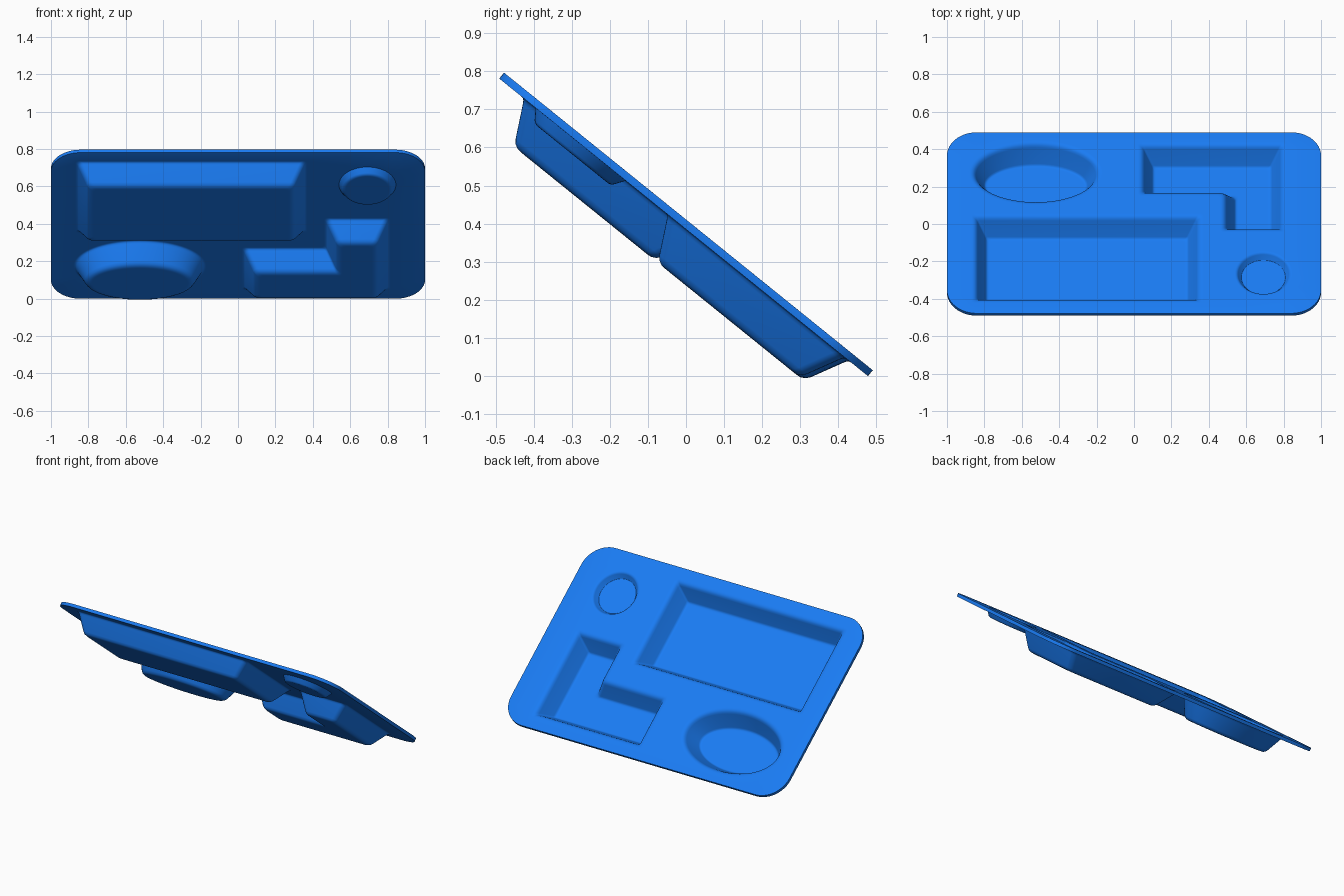
import bpy, bmesh, math
from mathutils import Vector

if "Cube" in bpy.data.objects:
    bpy.data.objects.remove(bpy.data.objects["Cube"])

TILT = math.radians(38.9)

# wall cross-section shared by all pockets: (inset from rim, height)
PROFILE = [(-.006, 0), (0, 0), (.008, -.002), (.015, -.007), (.021, -.016),
           (.064, -.1), (.071, -.109), (.08, -.114), (.09, -.115), (.097, -.115)]


def rounded_polygon(corners, inset, radius, steps):
    """Counter-clockwise polygon, moved inward, with each corner rounded."""
    pts = [Vector(c) for c in corners]
    out = []
    for i, p in enumerate(pts):
        d1 = (p - pts[i - 1]).normalized()
        d2 = (pts[(i + 1) % len(pts)] - p).normalized()
        # right-angled corners: inward normals of both sides
        n1, n2 = Vector((-d1.y, d1.x)), Vector((-d2.y, d2.x))
        p = p + (n1 + n2) * inset
        c = p - d1 * radius + d2 * radius
        for k in range(steps + 1):
            t = k / steps * math.pi / 2
            out.append(c + d1 * radius * math.sin(t) - d2 * radius * math.cos(t))
    return out


def ellipse(center, rx, ry, inset, steps):
    return [Vector((center[0] + (rx - inset) * math.cos(2 * math.pi * k / steps),
                    center[1] + (ry - inset) * math.sin(2 * math.pi * k / steps)))
            for k in range(steps)]


def add_loop(bm, pts, z):
    verts = [bm.verts.new((p.x, p.y, z)) for p in pts]
    edges = [bm.edges.new((v, verts[(i + 1) % len(verts)])) for i, v in enumerate(verts)]
    return verts, edges


def add_pocket(bm, outline, inset_scale=1, depth_scale=1):
    """Loft rings down the profile, close the floor, return the rim edges."""
    rim, prev = None, None
    for inset, z in PROFILE:
        verts, edges = add_loop(bm, outline(inset * inset_scale), z * depth_scale)
        if prev:
            n = len(verts)
            for i in range(n):
                j = (i + 1) % n
                bm.faces.new((prev[i], prev[j], verts[j], verts[i]))
        else:
            rim = edges
        prev = verts
    bm.faces.new(prev)
    return rim


bm = bmesh.new()

# plate outline
W, H = 1.0, .622
plate = [(-W, -H), (W, -H), (W, H), (-W, H)]
_, sheet_edges = add_loop(bm, rounded_polygon(plate, 0, .16, 12), 0)

# main, L-shaped, oval and small round pockets
main = [(-.865, -.545), (.365, -.545), (.365, .06), (-.865, .06)]
ell = [(.465, -.06), (.81, -.06), (.81, .55), (.025, .55), (.025, .19), (.465, .19)]
sheet_edges += add_pocket(bm, lambda d: rounded_polygon(main, d, .02, 5))
sheet_edges += add_pocket(bm, lambda d: rounded_polygon(ell, d, .02, 5))
sheet_edges += add_pocket(bm, lambda d: ellipse((-.525, .345), .35, .218, d, 72))
sheet_edges += add_pocket(bm, lambda d: ellipse((.692, -.347), .152, .152, d, 56), .4, .3)

# flat sheet around the pockets
bmesh.ops.triangle_fill(bm, edges=sheet_edges, use_beauty=True, normal=(0, 0, 1))
bmesh.ops.recalc_face_normals(bm, faces=bm.faces[:])

mesh = bpy.data.meshes.new("compartment_tray")
bm.to_mesh(mesh)
bm.free()
tray = bpy.data.objects.new("compartment_tray", mesh)
bpy.context.collection.objects.link(tray)
bpy.context.view_layer.objects.active = tray
tray.select_set(True)
bpy.ops.object.shade_smooth_by_angle(angle=math.radians(35))

# wall thickness and rounded plate edge
solid = tray.modifiers.new("thickness", 'SOLIDIFY')
solid.thickness = .02
solid.offset = 0
solid.use_even_offset = True
bevel = tray.modifiers.new("edge_round", 'BEVEL')
bevel.width = .008
bevel.segments = 4
bevel.limit_method = 'ANGLE'
bevel.angle_limit = math.radians(65)

# lean the tray, lower edge at the back
tray.rotation_euler = (-TILT, 0, 0)
tray.location = (0, 0, .398)

blue = bpy.data.materials.new("blue_plastic")
blue.diffuse_color = (.01, .2, .9, 1)
blue.use_nodes = True
blue.node_tree.nodes["Principled BSDF"].inputs["Base Color"].default_value = blue.diffuse_color
mesh.materials.append(blue)
